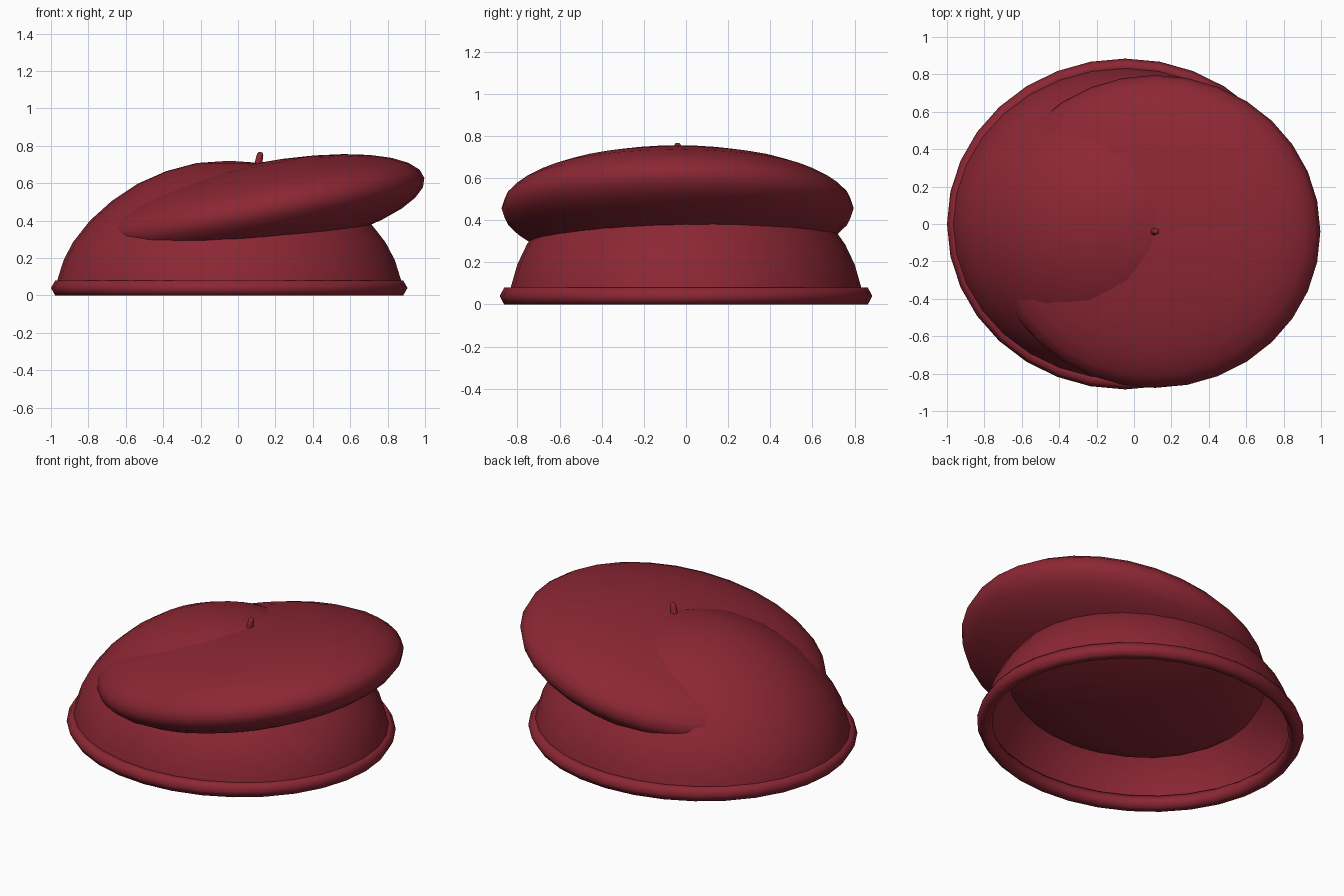
import bpy, bmesh, math
from mathutils import Matrix, Vector

if "Cube" in bpy.data.objects:
    bpy.data.objects.remove(bpy.data.objects["Cube"])

wool = bpy.data.materials.new("burgundy wool")
wool.diffuse_color = (0.26, 0.02, 0.034, 1)
wool.use_nodes = True
wool.node_tree.nodes["Principled BSDF"].inputs["Base Color"].default_value = wool.diffuse_color


def finish(name, bm, matrix=Matrix(), flip_check=True):
    """Turn a bmesh into a smooth, coloured object."""
    bm.transform(matrix)
    bmesh.ops.recalc_face_normals(bm, faces=bm.faces)
    for f in bm.faces:
        f.smooth = True
    mesh = bpy.data.meshes.new(name)
    bm.to_mesh(mesh)
    bm.free()
    mesh.materials.append(wool)
    obj = bpy.data.objects.new(name, mesh)
    bpy.context.collection.objects.link(obj)
    return obj


def lathe(name, profile, y_scale, centre, closed=False, segments=32):
    """Spin an (r, z) profile round z, squashed in y."""
    bm = bmesh.new()
    vs = [bm.verts.new((r, 0, z)) for r, z in profile]
    pairs = list(zip(vs, vs[1:])) + ([(vs[-1], vs[0])] if closed else [])
    edges = [bm.edges.new(p) for p in pairs]
    bmesh.ops.spin(bm, geom=vs + edges, cent=(0, 0, 0), axis=(0, 0, 1),
                   angle=math.tau, steps=segments, use_duplicate=False)
    bmesh.ops.remove_doubles(bm, verts=bm.verts, dist=1e-4)
    m = Matrix.Translation(centre) @ Matrix.Diagonal((1, y_scale, 1, 1))
    return finish(name, bm, m)


# Open domed crown that sits on the head
crown = [(0.922, 0.06), (0.918, 0.085), (0.885, 0.19), (0.835, 0.285), (0.745, 0.40),
         (0.628, 0.505), (0.49, 0.597), (0.338, 0.664), (0.174, 0.708), (0, 0.72)]
lathe("crown", crown, 0.905, (-0.047, 0, 0))

# Rolled headband with a six-sided section
hexagon = [(0.908 + 0.045 * math.cos(k * math.pi / 3),
            0.04 + 0.046 * math.sin(k * math.pi / 3)) for k in range(6)]
lathe("headband", hexagon, 0.928, (-0.047, 0, 0), closed=True)

# Tilted floppy top, a flattened ball leaning up to the right
bm = bmesh.new()
bmesh.ops.create_uvsphere(bm, u_segments=32, v_segments=16, radius=1)
finish("floppy_top", bm,
       Matrix.Translation((0.113, -0.04, 0.457))
       @ Matrix.Rotation(math.radians(-11), 4, 'Y')
       @ Matrix.Diagonal((0.9, 0.836, 0.249, 1)))

# Little stalk with a rounded tip
stalk = lathe("stalk", [(0.021, -0.05), (0.021, 0.0), (0.017, 0.055), (0.011, 0.066), (0, 0.069)],
              1, (0, 0, 0), segments=8)
stalk.data.transform(Matrix.Translation((0.108, -0.04, 0.70))
                     @ Matrix.Rotation(math.radians(11), 4, 'Y'))
